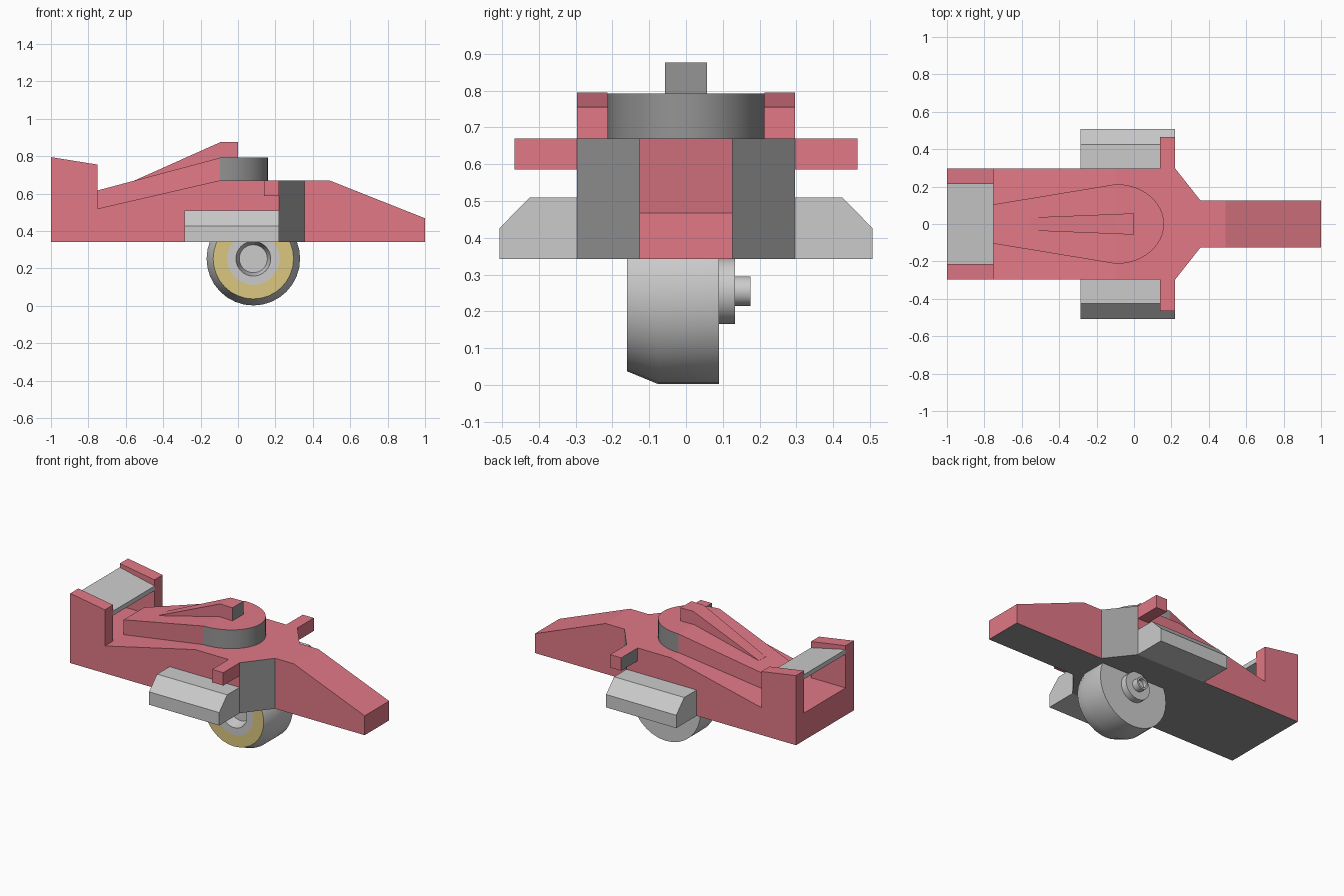
import bpy, bmesh, math
from mathutils import Vector

if "Cube" in bpy.data.objects:
    bpy.data.objects.remove(bpy.data.objects["Cube"])


def material(name, color):
    m = bpy.data.materials.new(name)
    m.diffuse_color = (*color, 1)
    m.use_nodes = True
    m.node_tree.nodes["Principled BSDF"].inputs["Base Color"].default_value = m.diffuse_color
    return m


RED = material("red", (0.75, 0.19, 0.24))
YELLOW = material("yellow", (0.71, 0.57, 0.21))
GREY = material("grey", (0.3, 0.3, 0.3))


def finish(name, bm, mat=None):
    bmesh.ops.recalc_face_normals(bm, faces=bm.faces)
    me = bpy.data.meshes.new(name)
    bm.to_mesh(me)
    bm.free()
    if mat:
        me.materials.append(mat)
    ob = bpy.data.objects.new(name, me)
    bpy.context.collection.objects.link(ob)
    return ob


def prism_bm(pts, axis, lo, hi):
    place = {'x': lambda p, t: (t, p[0], p[1]),
             'y': lambda p, t: (p[0], t, p[1]),
             'z': lambda p, t: (p[0], p[1], t)}[axis]
    bm = bmesh.new()
    a = [bm.verts.new(place(p, lo)) for p in pts]
    b = [bm.verts.new(place(p, hi)) for p in pts]
    bm.faces.new(a)
    bm.faces.new(b[::-1])
    for i in range(len(pts)):
        j = (i + 1) % len(pts)
        bm.faces.new((a[i], a[j], b[j], b[i]))
    return bm


def prism(name, pts, axis, lo, hi, mat=None):
    return finish(name, prism_bm(pts, axis, lo, hi), mat)


def sloped_prism(name, plan, lo, hi, x_break, slope):
    """Upright prism whose top falls away behind x_break."""
    bm = prism_bm(plan, 'z', lo, hi)
    bmesh.ops.bisect_plane(bm, geom=bm.verts[:] + bm.edges[:] + bm.faces[:],
                           dist=1e-4, plane_co=(x_break, 0, 0), plane_no=(1, 0, 0))
    for v in bm.verts:
        if v.co.z > hi - 1e-4:
            v.co.z = hi - max(0, x_break - v.co.x) * slope
    return finish(name, bm, RED)


def paint_grey(ob, test):
    ob.data.materials.append(GREY)
    for f in ob.data.polygons:
        f.material_index = 1 if test(f) else 0


def smooth(ob, angle=30):
    bpy.ops.object.select_all(action='DESELECT')
    ob.select_set(True)
    bpy.context.view_layer.objects.active = ob
    bpy.ops.object.shade_smooth_by_angle(angle=math.radians(angle))


def lathe(name, profile, centre, mat=None, steps=32):
    """Spin (radius, y) points about the y axis."""
    bm = bmesh.new()
    vs = [bm.verts.new((r, y, 0)) for r, y in profile]
    es = [bm.edges.new(e) for e in zip(vs, vs[1:])]
    bmesh.ops.spin(bm, geom=vs + es, cent=(0, 0, 0), axis=(0, 1, 0),
                   angle=math.tau, steps=steps)
    bmesh.ops.remove_doubles(bm, verts=bm.verts, dist=1e-4)
    bmesh.ops.translate(bm, verts=bm.verts, vec=Vector(centre))
    ob = finish(name, bm, mat)
    smooth(ob)
    return ob


# body: side profile trimmed by the plan outline, with a slot between the end plates
body = prism("body", [(-1, .342), (1, .342), (1, .468), (.49, .67), (-.1, .67),
                      (-.75, .52), (-.75, .755), (-1, .795)], 'y', -.4, .4, RED)
half = [(-1.1, .297), (.22, .297), (.355, .126), (1.1, .126)]
plan = prism("plan_cutter", half + [(x, -y) for x, y in half[::-1]], 'z', .2, 1)
slot = prism("slot_cutter", [(-1.1, .52), (-.75, .52), (-.6, .9), (-1.1, .9)],
             'y', -.213, .213)
for cutter, op in ((plan, 'INTERSECT'), (slot, 'DIFFERENCE')):
    mod = body.modifiers.new(op, 'BOOLEAN')
    mod.object, mod.operation, mod.solver = cutter, op, 'EXACT'
dg = bpy.context.evaluated_depsgraph_get()
mesh = bpy.data.meshes.new_from_object(body.evaluated_get(dg))
body.modifiers.clear()
body.data = mesh
for cutter in (plan, slot):
    bpy.data.objects.remove(cutter)
mesh.materials.clear()
mesh.materials.append(RED)
paint_grey(body, lambda f: f.normal.z < -.9 or (f.normal.x > .3 and abs(f.normal.y) > .3))

# rear wing blade
prism("rear_wing", [(-1, .77), (-.75, .715), (-.75, .685), (-1, .74)], 'y', -.213, .213)

# cockpit: tapering tail with a rounded front
arc = [(-.095 + .255 * math.sin(math.pi * i / 24), -.213 * math.cos(math.pi * i / 24))
       for i in range(25)]
cockpit = sloped_prism("cockpit", [(-.75, .105), (-.75, -.105)] + arc, .48, .792, -.095, .267)
paint_grey(cockpit, lambda f: f.normal.z < .5 and f.center.x > -.09)
smooth(cockpit, 12)

# air intake on top of the cockpit
intake = sloped_prism("air_intake", [(-.55, -.035), (0, -.057), (0, .057), (-.55, .035)],
                      .6, .877, -.09, .447)
paint_grey(intake, lambda f: f.normal.x > .9)

# side pods and mirrors
pod = [(.297, .342), (.507, .342), (.507, .426), (.425, .51), (.297, .51)]
mirror = [(.29, .586), (.466, .586), (.466, .67), (.29, .67)]
for side, s in (("left", 1), ("right", -1)):
    prism(side + "_side_pod", [(y * s, z) for y, z in pod], 'x', -.285, .22)
    m = prism(side + "_mirror", [(y * s, z) for y, z in mirror], 'x', .14, .22, RED)
    paint_grey(m, lambda f: f.normal.x < -.9)

# wheel: tyre, coloured rim, recessed hub and rear axle
C = (.082, 0, .252)
lathe("tyre", [(0, .09), (.25, .09), (.25, -.075), (.215, -.16)], C)
lathe("rim", [(.215, -.16), (.14, -.16)], C, YELLOW)
lathe("hub", [(.14, -.16), (.093, -.16), (.075, -.09), (0, -.09)], C)
lathe("axle", [(.09, .09), (.09, .133), (.04, .133), (.04, .176),
               (.028, .176), (.028, .15), (0, .15)], (.082, 0, .255))
